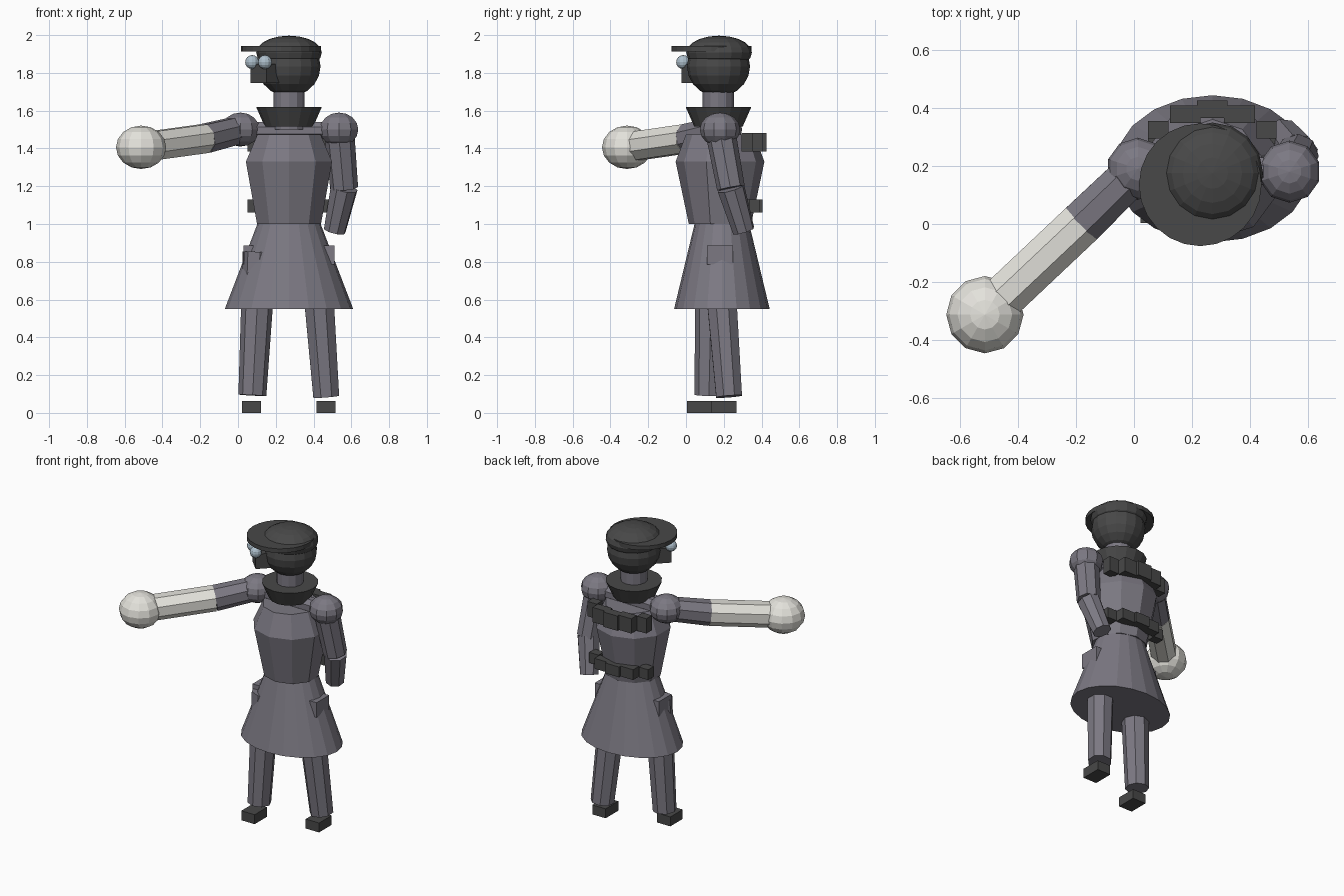
import bpy, bmesh, math
from mathutils import Vector, Matrix

cube = bpy.data.objects.get("Cube")
if cube:
    bpy.data.objects.remove(cube, do_unlink=True)


def material(name, rgb):
    m = bpy.data.materials.new(name)
    m.use_nodes = True
    color = (*rgb, 1)
    m.diffuse_color = color
    m.node_tree.nodes["Principled BSDF"].inputs["Base Color"].default_value = color
    return m


CLOTH = material("slate_cloth", (0.2, 0.19, 0.225))
DARK = material("charcoal", (0.065, 0.065, 0.065))
PALE = material("off_white", (0.77, 0.76, 0.71))
GLASS = material("pale_blue_glass", (0.42, 0.52, 0.6))


def finish(name, bm, mat):
    bmesh.ops.recalc_face_normals(bm, faces=bm.faces)
    mesh = bpy.data.meshes.new(name)
    bm.to_mesh(mesh)
    bm.free()
    mesh.materials.append(mat)
    ob = bpy.data.objects.new(name, mesh)
    bpy.context.collection.objects.link(ob)
    return ob


def ball(name, center, radius, height, mat, segments=10, rings=8):
    bm = bmesh.new()
    bmesh.ops.create_uvsphere(bm, u_segments=segments, v_segments=rings, radius=1)
    bmesh.ops.transform(bm, verts=bm.verts, matrix=Matrix.Translation(center)
                        @ Matrix.Diagonal((radius, radius, height, 1)))
    return finish(name, bm, mat)


def limb(name, a, b, r1, r2, mat, sides=8):
    """Tapered prism from point a to point b."""
    a, b = Vector(a), Vector(b)
    bm = bmesh.new()
    bmesh.ops.create_cone(bm, cap_ends=True, segments=sides, radius1=r1, radius2=r2,
                          depth=(b - a).length)
    turn = (b - a).to_track_quat('Z', 'Y').to_matrix().to_4x4()
    spin = Matrix.Rotation(math.pi / sides, 4, 'Z')
    bmesh.ops.transform(bm, verts=bm.verts,
                        matrix=Matrix.Translation((a + b) / 2) @ turn @ spin)
    return finish(name, bm, mat)


def box(name, center, size, mat, angle=0):
    bm = bmesh.new()
    bmesh.ops.create_cube(bm, size=1)
    bmesh.ops.transform(bm, verts=bm.verts, matrix=Matrix.Translation(center)
                        @ Matrix.Rotation(angle, 4, 'Z') @ Matrix.Diagonal((*size, 1)))
    return finish(name, bm, mat)


def loft(name, cx, cy, levels, sides, mat):
    """Stack of elliptical rings (z, rx, ry), capped at both ends."""
    bm = bmesh.new()
    rings = []
    for z, rx, ry in levels:
        angles = [math.pi / 2 + math.tau * i / sides for i in range(sides)]
        rings.append([bm.verts.new((cx + rx * math.cos(t), cy + ry * math.sin(t), z))
                      for t in angles])
    for low, high in zip(rings, rings[1:]):
        for i in range(sides):
            j = (i + 1) % sides
            bm.faces.new((low[i], low[j], high[j], high[i]))
    bm.faces.new(rings[0])
    bm.faces.new(rings[-1])
    return finish(name, bm, mat)


CX, CY = 0.27, 0.18

# Body
loft("coat_skirt", CX, 0.19, [(0.55, 0.34, 0.253), (1.02, 0.16, 0.14)], 20, CLOTH)
loft("torso", CX, CY, [(1.0, 0.178, 0.165), (1.33, 0.24, 0.235), (1.475, 0.175, 0.18)], 10, CLOTH)
limb("shoulder_yoke", (0.01, 0.19, 1.495), (0.535, 0.18, 1.495), 0.05, 0.05, CLOTH)
loft("neck", CX, 0.17, [(1.5, 0.083, 0.083), (1.72, 0.083, 0.083)], 12, CLOTH)
loft("collar", CX, 0.172, [(1.515, 0.128, 0.128), (1.62, 0.174, 0.174)], 16, DARK)

# Legs and boots
limb("right_leg", (0.115, 0.137, 0.85), (0.076, 0.12, 0.093), 0.09, 0.074, CLOTH)
limb("left_leg", (0.41, 0.17, 0.85), (0.467, 0.228, 0.087), 0.09, 0.074, CLOTH)
box("right_boot", (0.072, 0.07, 0.032), (0.1, 0.132, 0.064), DARK)
box("left_boot", (0.465, 0.2, 0.032), (0.1, 0.135, 0.064), DARK)

# Outstretched right arm
shoulder, elbow, hand = (0.013, 0.19, 1.5), (-0.178, 0.004, 1.452), (-0.513, -0.312, 1.406)
ball("right_shoulder", shoulder, 0.107, 0.09, CLOTH)
limb("right_upper_arm", shoulder, elbow, 0.076, 0.082, CLOTH)
limb("right_forearm", elbow, hand, 0.082, 0.082, PALE)
ball("right_hand", hand, 0.133, 0.115, PALE, 12, 8)

# Lowered left arm
shoulder, elbow, wrist = (0.535, 0.18, 1.5), (0.562, 0.238, 1.19), (0.512, 0.305, 0.965)
ball("left_shoulder", shoulder, 0.107, 0.09, CLOTH)
limb("left_upper_arm", shoulder, elbow, 0.08, 0.074, CLOTH)
limb("left_forearm", elbow, wrist, 0.074, 0.06, CLOTH)

# Head and cap
ball("head", (CX, 0.172, 1.835), 0.167, 0.16, DARK, 16, 10)
ball("cap", (CX, 0.175, 1.907), 0.174, 0.09, DARK, 16, 10)
loft("cap_brim", 0.228, 0.135, [(1.914, 0.211, 0.211), (1.942, 0.211, 0.211)], 24, DARK)

# Mask and eyes, turned toward the outstretched arm
box("mask_snout", (0.15, 0.06, 1.797), (0.12, 0.12, 0.1), DARK, math.radians(-45))
for side, x, y in (("left", 0.143, -0.015), ("right", 0.075, 0.053)):
    ball(side + "_eye", (x, y, 1.857), 0.037, 0.037, GLASS, 12, 8)

# Hip pockets
for name, s in (("left", 1), ("right", -1)):
    box(name + "_hip_pocket", (CX + s * 0.21, CY, 0.835), (0.06, 0.135, 0.1), CLOTH)

# Two belts of pouches across the back
for row, z, height, shift in (("upper", 1.433, 0.1, 0), ("lower", 1.095, 0.07, -0.02)):
    for i in range(-2, 3):
        y = (0.395, 0.378, 0.325)[abs(i)] + shift
        width = 0.07 if abs(i) == 2 else 0.105
        box(f"{row}_pouch_{i + 3}", (CX + i * 0.093, y, z), (width, 0.06, height), DARK)
